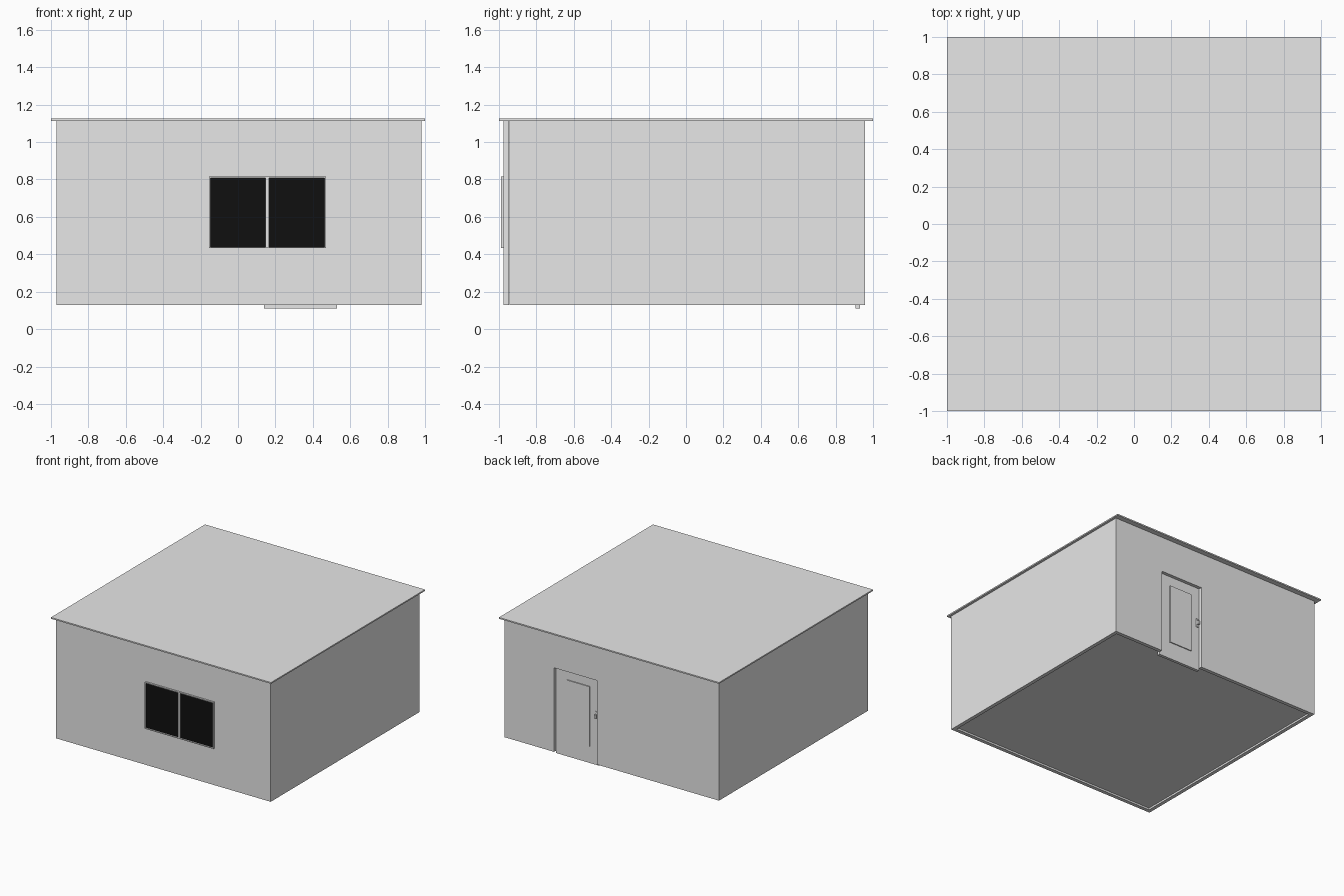
import bpy
import bmesh

old = bpy.data.objects.get("Cube")
if old:
    bpy.data.objects.remove(old, do_unlink=True)


def material(name, rgb):
    mat = bpy.data.materials.new(name)
    mat.use_nodes = True
    mat.diffuse_color = (*rgb, 1)
    bsdf = next(n for n in mat.node_tree.nodes if n.type == "BSDF_PRINCIPLED")
    bsdf.inputs["Base Color"].default_value = (*rgb, 1)
    return mat


GREY = material("light grey", (0.8, 0.8, 0.8))
BLACK = material("black glass", (0.005, 0.005, 0.005))


def prism(name, outline, y0, y1, mat=GREY):
    """Extrude an x-z outline from y0 to y1."""
    bm = bmesh.new()
    face = bm.faces.new([bm.verts.new((x, y0, z)) for x, z in outline])
    out = bmesh.ops.extrude_face_region(bm, geom=[face])
    moved = [v for v in out["geom"] if isinstance(v, bmesh.types.BMVert)]
    bmesh.ops.translate(bm, verts=moved, vec=(0, y1 - y0, 0))
    bmesh.ops.recalc_face_normals(bm, faces=bm.faces)
    mesh = bpy.data.meshes.new(name)
    bm.to_mesh(mesh)
    bm.free()
    mesh.materials.append(mat)
    obj = bpy.data.objects.new(name, mesh)
    bpy.context.collection.objects.link(obj)
    return obj


def box(name, x0, x1, y0, y1, z0, z1, mat=GREY):
    return prism(name, [(x0, z0), (x1, z0), (x1, z1), (x0, z1)], y0, y1, mat)


# Shell dimensions
LEFT, RIGHT = 0.98, -0.97
FRONT, BACK = -0.975, 0.957
BASE, TOP = 0.13, 1.114
T = 0.03

# Walls, floor and flat overhanging roof
box("front_wall", RIGHT, LEFT, FRONT, FRONT + T, BASE, TOP)
box("left_wall", LEFT - T, LEFT, FRONT + T, BACK - T, BASE, TOP)
box("right_wall", RIGHT, RIGHT + T, FRONT + T, BACK - T, BASE, TOP)
box("floor", RIGHT + T, LEFT - T, FRONT + T, BACK - T, BASE + 0.015, BASE + 0.03)
box("roof", -1, 1, -1, 1, TOP, TOP + 0.011)

# Back wall with a door opening
DX0, DX1, DTOP = 0.14, 0.53, 0.82
prism("back_wall",
      [(RIGHT, BASE), (DX0, BASE), (DX0, DTOP), (DX1, DTOP),
       (DX1, BASE), (LEFT, BASE), (LEFT, TOP), (RIGHT, TOP)],
      BACK - T, BACK)

# Door, raised panel and handle
DOOR_Y = 0.93
box("door", DX0, DX1, DOOR_Y - 0.024, DOOR_Y, 0.11, DTOP)
box("door_panel", 0.22, 0.43, DOOR_Y, DOOR_Y + 0.008, 0.25, 0.74)
box("door_handle_plate", 0.15, 0.17, DOOR_Y, DOOR_Y + 0.008, 0.48, 0.55)
box("door_handle", 0.152, 0.168, DOOR_Y + 0.008, DOOR_Y + 0.022, 0.5, 0.53)

# Window frame around two dark panes
WX0, WX1, WZ0, WZ1 = -0.155, 0.47, 0.433, 0.815
RIM, WY = 0.007, -0.99
for name, z in (("window_sill", WZ0), ("window_head", WZ1 - RIM)):
    box(name, WX0, WX1, WY, FRONT, z, z + RIM)
for name, x, w in (("window_right_jamb", WX0, RIM),
                   ("window_mullion", 0.146, 0.02),
                   ("window_left_jamb", WX1 - RIM, RIM)):
    box(name, x, x + w, WY, FRONT, WZ0 + RIM, WZ1 - RIM)
for name, x0, x1 in (("window_right_pane", WX0 + RIM, 0.146),
                     ("window_left_pane", 0.166, WX1 - RIM)):
    box(name, x0, x1, FRONT - 0.006, FRONT, WZ0 + RIM, WZ1 - RIM, BLACK)

# Ceiling lights inside the room
for side, x in (("right", -0.51), ("left", 0.425)):
    for end, y in (("front", -0.37), ("back", 0.515)):
        box(f"ceiling_light_{end}_{side}", x - 0.08, x + 0.08,
            y - 0.05, y + 0.05, TOP - 0.008, TOP)
